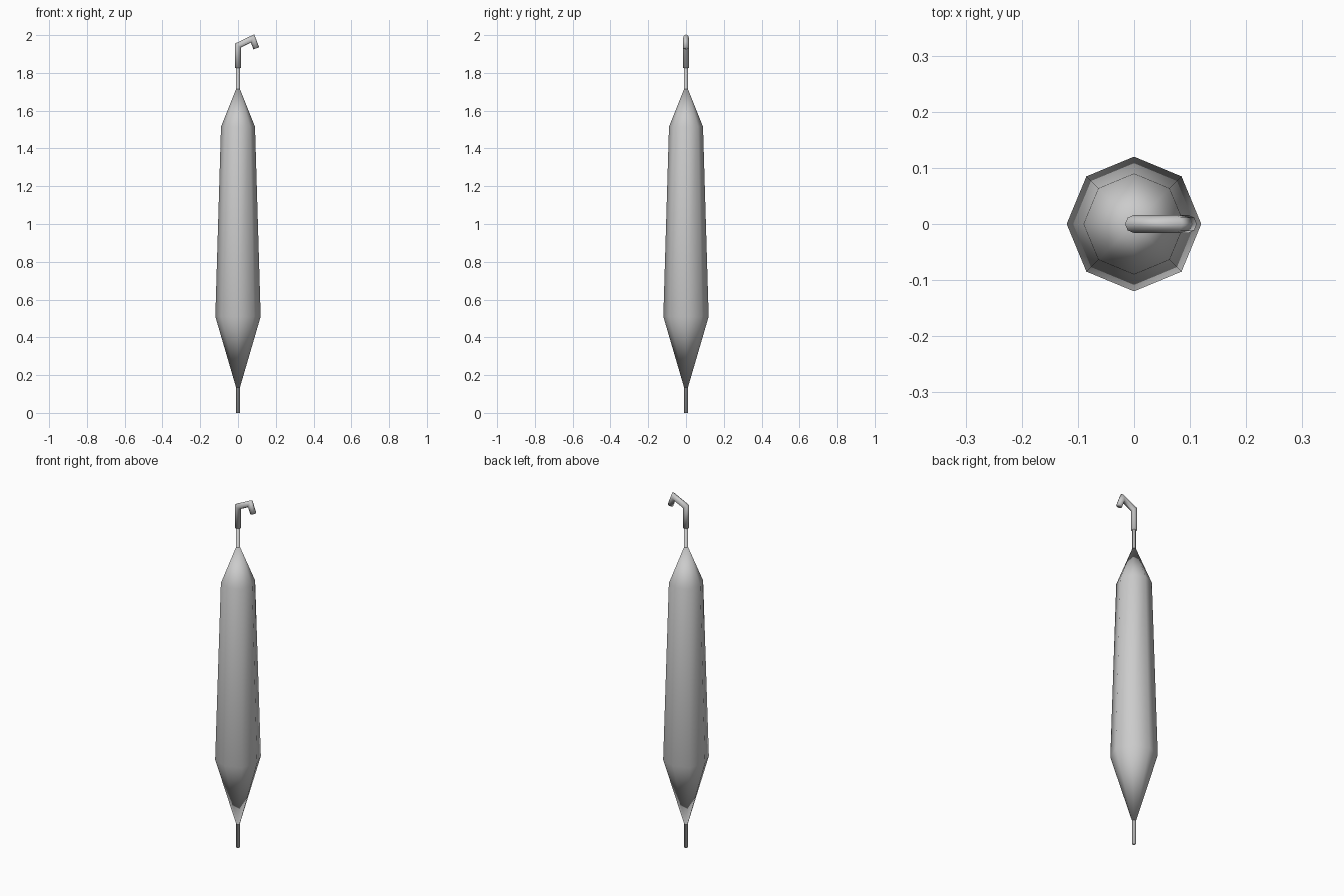
import bpy, bmesh, math
from mathutils import Vector

if "Cube" in bpy.data.objects:
    bpy.data.objects.remove(bpy.data.objects["Cube"])

grey = bpy.data.materials.new("light_grey")
grey.diffuse_color = (0.6, 0.6, 0.6, 1)
grey.use_nodes = True
grey.node_tree.nodes["Principled BSDF"].inputs["Base Color"].default_value = grey.diffuse_color
SIDES = 8


def sweep(name, path, radii, smooth=True):
    """Eight-sided skin along a path in the XZ plane; radius 0 at an end makes a point."""
    pts = [Vector((x, 0, z)) for x, z in path]
    bm = bmesh.new()
    rings = []
    for i, (p, r) in enumerate(zip(pts, radii)):
        if r == 0:
            rings.append([bm.verts.new(p)])
            continue
        d_in = (p - pts[i - 1]).normalized() if i else (pts[1] - p).normalized()
        d_out = (pts[i + 1] - p).normalized() if i + 1 < len(pts) else d_in
        t = (d_in + d_out).normalized()
        u = Vector((t.z, 0, -t.x)) / max(t.dot(d_in), 0.5)   # mitred bend
        v = Vector((0, 1, 0))
        rings.append([bm.verts.new(p + r * (math.cos(a) * u + math.sin(a) * v))
                      for a in (2 * math.pi * k / SIDES for k in range(SIDES))])
    for a, b in zip(rings, rings[1:]):
        for k in range(SIDES):
            n = (k + 1) % SIDES
            if len(a) == 1:
                bm.faces.new((a[0], b[n], b[k]))
            elif len(b) == 1:
                bm.faces.new((a[k], a[n], b[0]))
            else:
                bm.faces.new((a[k], a[n], b[n], b[k]))
    for ring in (rings[0], rings[-1]):
        if len(ring) > 1:
            bm.faces.new(ring)
    bmesh.ops.recalc_face_normals(bm, faces=bm.faces)
    for f in bm.faces:
        f.smooth = smooth
    me = bpy.data.meshes.new(name)
    bm.to_mesh(me)
    bm.free()
    me.materials.append(grey)
    ob = bpy.data.objects.new(name, me)
    bpy.context.collection.objects.link(ob)
    return ob


# folded canopy: pointed at both ends
sweep("canopy", [(0, 0.10), (0, 0.51), (0, 1.515), (0, 1.74)], [0, 0.12, 0.09, 0])
# thin shaft running through the canopy
sweep("shaft", [(0, 0), (0, 1.84)], [0.01, 0.01])
# bent hook handle
sweep("hook_handle", [(0, 1.825), (0, 1.945), (0.077, 1.982), (0.097, 1.93)],
      [0.016] * 4)
